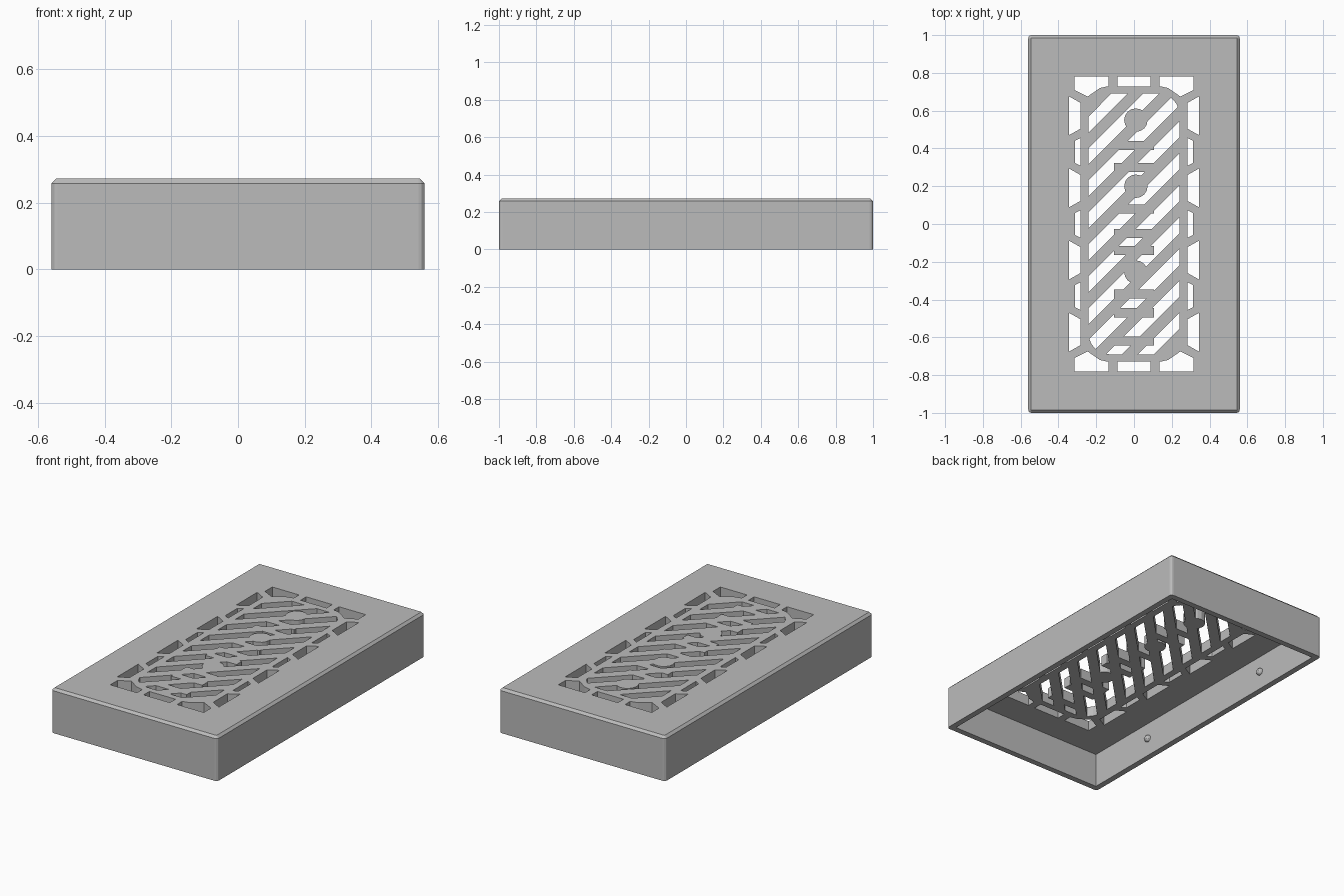
import bpy, bmesh, math

if "Cube" in bpy.data.objects:
    bpy.data.objects.remove(bpy.data.objects["Cube"])

HALF_X, HALF_Y, HEIGHT = 0.56, 1.0, 0.272
WALL, CEILING = 0.036, 0.21

grey = bpy.data.materials.new("plain grey")
grey.use_nodes = True
grey.diffuse_color = (0.5, 0.5, 0.5, 1)
grey.node_tree.nodes["Principled BSDF"].inputs["Base Color"].default_value = grey.diffuse_color


def make_object(name, bm):
    bmesh.ops.recalc_face_normals(bm, faces=bm.faces)
    mesh = bpy.data.meshes.new(name)
    bm.to_mesh(mesh)
    bm.free()
    mesh.materials.append(grey)
    obj = bpy.data.objects.new(name, mesh)
    bpy.context.collection.objects.link(obj)
    return obj


def prism(name, outlines, low, high):
    """Extrude every 2D outline from low to high."""
    bm = bmesh.new()
    for outline in outlines:
        face = bm.faces.new([bm.verts.new((x, y, low)) for x, y in outline])
        top = bmesh.ops.extrude_face_region(bm, geom=[face])["geom"]
        verts = [g for g in top if isinstance(g, bmesh.types.BMVert)]
        bmesh.ops.translate(bm, verts=verts, vec=(0, 0, high - low))
    return make_object(name, bm)


def boolean(target, cutter, operation):
    mod = target.modifiers.new(operation.lower(), "BOOLEAN")
    mod.operation, mod.object, mod.solver = operation, cutter, "EXACT"
    graph = bpy.context.evaluated_depsgraph_get()
    result = bpy.data.meshes.new_from_object(target.evaluated_get(graph))
    target.modifiers.clear()
    target.data = result
    bpy.data.objects.remove(cutter)


def rectangle(cx, cy, hx, hy):
    return [(cx - hx, cy - hy), (cx + hx, cy - hy), (cx + hx, cy + hy), (cx - hx, cy + hy)]


def rounded(hx, hy, radius, steps=6):
    points = []
    for i, (sx, sy) in enumerate([(1, 1), (-1, 1), (-1, -1), (1, -1)]):
        for k in range(steps + 1):
            a = math.pi / 2 * (i + k / steps)
            points.append((sx * (hx - radius) + radius * math.cos(a),
                           sy * (hy - radius) + radius * math.sin(a)))
    return points


def mirrored(outline, signs):
    return [[(x * sx, y * sy) for x, y in outline] for sx, sy in signs]


# Outer body with small rounded uprights and a chamfered top edge
cover = prism("vented_cover", [rounded(HALF_X, HALF_Y, 0.018, 3)], 0, HEIGHT)
bm = bmesh.new()
bm.from_mesh(cover.data)
rim = [e for e in bm.edges if all(v.co.z > HEIGHT - 0.001 for v in e.verts)]
bmesh.ops.bevel(bm, geom=rim, offset=0.014, segments=1, affect="EDGES")
bm.to_mesh(cover.data)
bm.free()

# Hollow underside
cavity = prism("cavity_cutter", [rectangle(0, 0, HALF_X - WALL, HALF_Y - WALL)], -0.1, CEILING)
boolean(cover, cavity, "DIFFERENCE")

# Border openings around the grille
corner = [(.315, .78), (.135, .78), (.135, .73), (.18, .72), (.245, .675), (.315, .71)]
openings = mirrored(corner, [(1, 1), (-1, 1), (-1, -1), (1, -1)])
openings += [rectangle(0, s * .755, .088, .027) for s in (1, -1)]
for i in range(-3, 4):
    y = i * 0.191
    x_out, h_out, h_in = (.343, .102, .068) if i % 2 else (.313, .058, .074)
    side = [(.282, y - h_in), (x_out, y - h_out), (x_out, y + h_out), (.282, y + h_in)]
    openings += mirrored(side, [(1, 1), (-1, 1)])
boolean(cover, prism("border_cutter", openings, 0.15, 0.35), "DIFFERENCE")

# Diagonal slots, limited to a rounded field
slots = prism("slot_cutter", [rounded(.24, .69, .11)], 0.15, 0.35)
PITCH, SLOT = 0.169, 0.085
bars = []
for i in range(-1, 12):
    c = -0.81 + i * PITCH
    bars.append([(-.4, -.4 - c), (-.4, -.4 - c - SLOT), (.4, .4 - c - SLOT), (.4, .4 - c)])
boolean(slots, prism("diagonal_bars", bars, 0.1, 0.4), "INTERSECT")

# Solid pads left standing along the middle of the grille
pads = [rectangle(0, y, .105, .024) for y in (.415, .3, .08, -.05, -.14, -.37, -.47, -.62)]
for y in (.55, .2, -.255):
    pads.append([(.062 * math.cos(a) + 0.01, y + .062 * math.sin(a))
                 for a in [k * math.tau / 16 for k in range(16)]])
boolean(slots, prism("centre_pads", pads, 0.05, 0.45), "DIFFERENCE")
boolean(cover, slots, "DIFFERENCE")

# Small round snap nubs on the inside of the long walls
for side, sx in (("left", 1), ("right", -1)):
    for end, sy in (("back", 1), ("front", -1)):
        bm = bmesh.new()
        bmesh.ops.create_uvsphere(bm, u_segments=12, v_segments=8, radius=0.022)
        nub = make_object(f"{side}_{end}_snap_nub", bm)
        nub.location = (sx * (HALF_X - WALL), sy * 0.5, 0.11)
